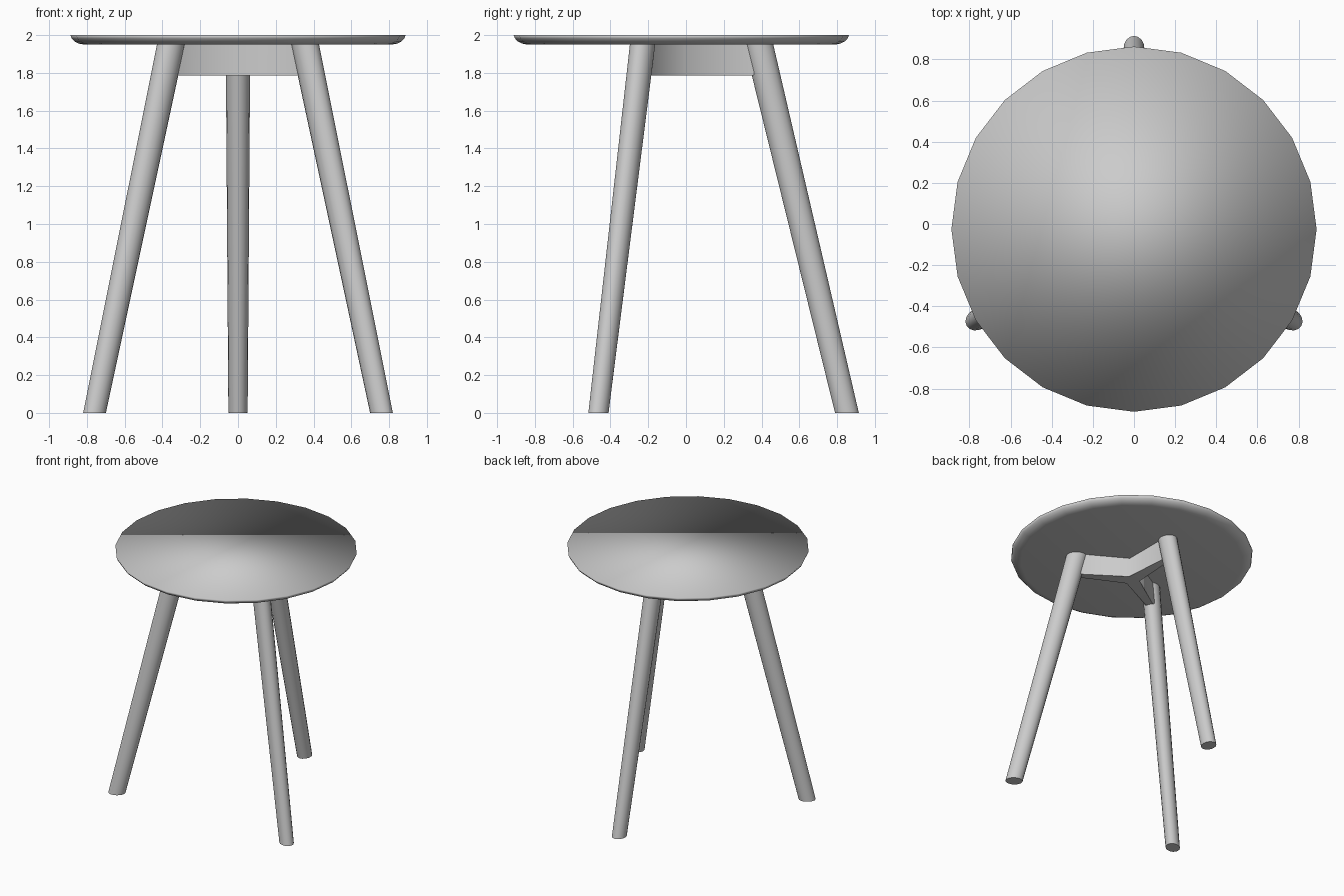
import bpy, bmesh
from math import sin, cos, pi, radians

if "Cube" in bpy.data.objects:
    bpy.data.objects.remove(bpy.data.objects["Cube"])

CY = -0.025                                   # stool axis in y
ARM_ANGLES = [radians(a) for a in (90, 210, 330)]


def make_object(name, bm, angle):
    bmesh.ops.recalc_face_normals(bm, faces=bm.faces)
    me = bpy.data.meshes.new(name)
    bm.to_mesh(me)
    bm.free()
    ob = bpy.data.objects.new(name, me)
    bpy.context.collection.objects.link(ob)
    bpy.ops.object.select_all(action='DESELECT')
    ob.select_set(True)
    bpy.context.view_layer.objects.active = ob
    if angle is None:
        bpy.ops.object.shade_smooth()
    else:
        bpy.ops.object.shade_smooth_by_angle(angle=radians(angle))
    return ob


def loft(bm, rings):
    """Skin a list of point rings and cap both ends."""
    vs = [[bm.verts.new(p) for p in ring] for ring in rings]
    n = len(vs[0])
    for a, b in zip(vs, vs[1:]):
        for i in range(n):
            j = (i + 1) % n
            bm.faces.new((a[i], a[j], b[j], b[i]))
    bm.faces.new(vs[0][::-1])
    bm.faces.new(vs[-1])


# Seat: 24-sided disc with rounded underside edge
bm = bmesh.new()
profile = [(0.815, 1.95), (0.842, 1.955), (0.866, 1.967), (0.88, 1.982), (0.888, 2.0)]
loft(bm, [[(r * cos(2 * pi * i / 24), CY + r * sin(2 * pi * i / 24), z)
           for i in range(24)] for r, z in profile])
make_object("seat", bm, None)


# Legs: splayed, tapered, oval section, cut level at the floor
def leg_ring(ang, dist, z, rad, tan, n=16):
    ring = []
    for i in range(n):
        t = 2 * pi * i / n
        u, v = dist + rad * cos(t), tan * sin(t)
        ring.append((u * cos(ang) - v * sin(ang), CY + u * sin(ang) + v * cos(ang), z))
    return ring


for name, ang in zip(("back_leg", "front_left_leg", "front_right_leg"), ARM_ANGLES):
    bm = bmesh.new()
    loft(bm, [leg_ring(ang, 0.877, 0.0, 0.063, 0.051),
              leg_ring(ang, 0.409, 1.955, 0.077, 0.065)])
    make_object(name, bm, 40)

# Brace: three-armed star under the seat with softened lower edges
bm = bmesh.new()
half, reach = 0.037, 0.43
outline = []
for ang in ARM_ANGLES:
    for u, v in ((reach, -half), (reach, half)):
        outline.append((u * cos(ang) - v * sin(ang), CY + u * sin(ang) + v * cos(ang)))
    valley = ang + pi / 3
    d = half / sin(pi / 3)
    outline.append((d * cos(valley), CY + d * sin(valley)))
loft(bm, [[(x, y, z) for x, y in outline] for z in (1.787, 1.955)])
low = [e for e in bm.edges if all(v.co.z < 1.8 for v in e.verts)]
bmesh.ops.bevel(bm, geom=low, offset=0.014, segments=3, profile=0.5, affect='EDGES')
make_object("brace", bm, 65)
